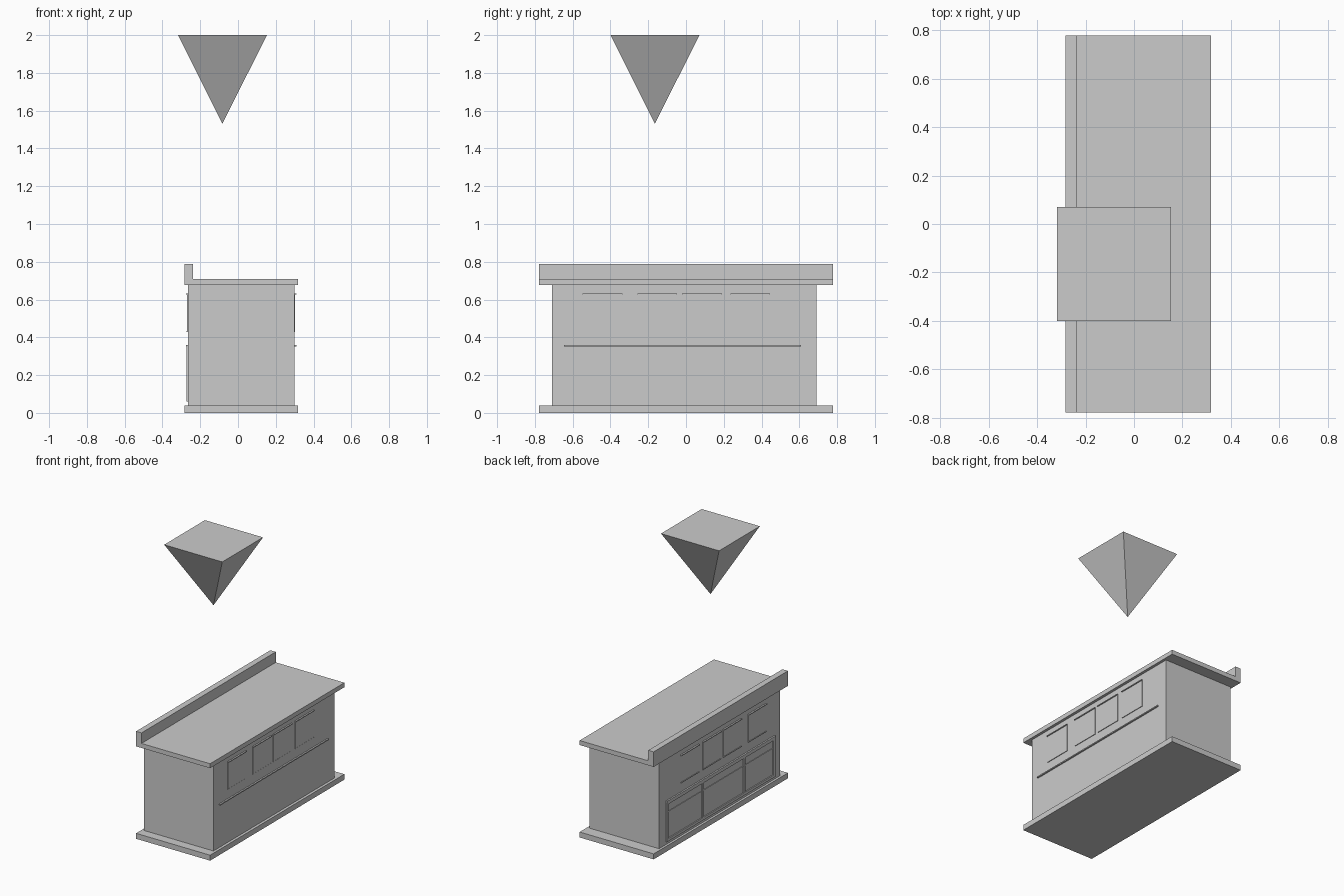
import bpy, bmesh

if "Cube" in bpy.data.objects:
    bpy.data.objects.remove(bpy.data.objects["Cube"])

def box(name, x0, x1, y0, y1, z0, z1):
    """Axis-aligned box from its limits."""
    bm = bmesh.new()
    bmesh.ops.create_cube(bm, size=1)
    for v in bm.verts:
        v.co = (x1 if v.co.x > 0 else x0,
                y1 if v.co.y > 0 else y0,
                z1 if v.co.z > 0 else z0)
    return finish(name, bm)

def finish(name, bm):
    mesh = bpy.data.meshes.new(name)
    bm.to_mesh(mesh)
    bm.free()
    ob = bpy.data.objects.new(name, mesh)
    bpy.context.collection.objects.link(ob)
    return ob

# Main building: plinth, walls, roof slab, raised parapet
L, R = -0.265, 0.298
box("base_slab", -0.282, 0.318, -0.777, 0.777, 0, 0.04)
box("walls", L, R, -0.71, 0.69, 0.04, 0.677)
box("roof_slab", -0.282, 0.318, -0.777, 0.777, 0.677, 0.71)
box("parapet", -0.282, -0.238, -0.777, 0.777, 0.71, 0.787)

def on_side(name, side, depth, y0, y1, z0, z1):
    """Thin detail standing out from the left or right wall."""
    if side == "right":
        return box(name + "_right", R, R + depth, y0, y1, z0, z1)
    return box(name + "_left", L - depth, L, y0, y1, z0, z1)

# Windows with thin top and bottom ledges, and the long wall ledge
windows = [(-0.547, -0.337), (-0.257, -0.047), (-0.02, 0.19), (0.235, 0.445)]
for side in ("left", "right"):
    for i, (a, b) in enumerate(windows, 1):
        on_side(f"window_{i}", side, 0.004, a, b, 0.43, 0.63)
        on_side(f"window_head_{i}", side, 0.011, a, b, 0.627, 0.633)
        on_side(f"window_sill_{i}", side, 0.008 if side == "left" else 0.005, a, b, 0.428, 0.433)
    on_side("long_ledge", side, 0.011, -0.645, 0.61, 0.352, 0.36)

# Framed lower panel on the left wall
y0, y1, z0, z1, w = -0.645, 0.61, 0.06, 0.352, 0.02
on_side("frame_bottom", "left", 0.008, y0, y1, z0, z0 + w)
on_side("frame_top", "left", 0.008, y0, y1, z1 - w, z1)
on_side("frame_middle", "left", 0.004, y0 + w, y1 - w, 0.27, 0.276)
for i, y in enumerate((y0, -0.3, 0.18, y1 - w), 1):
    on_side(f"frame_post_{i}", "left", 0.008, y, y + w, z0 + w, z1 - w)

# Floating inverted pyramid marker
bm = bmesh.new()
top = [bm.verts.new((x, y, 2.0)) for x, y in
       ((-0.318, -0.4), (0.153, -0.4), (0.153, 0.071), (-0.318, 0.071))]
tip = bm.verts.new((-0.083, -0.165, 1.53))
bm.faces.new(top)
for i in range(4):
    bm.faces.new((top[(i + 1) % 4], top[i], tip))
finish("floating_pyramid", bm)
